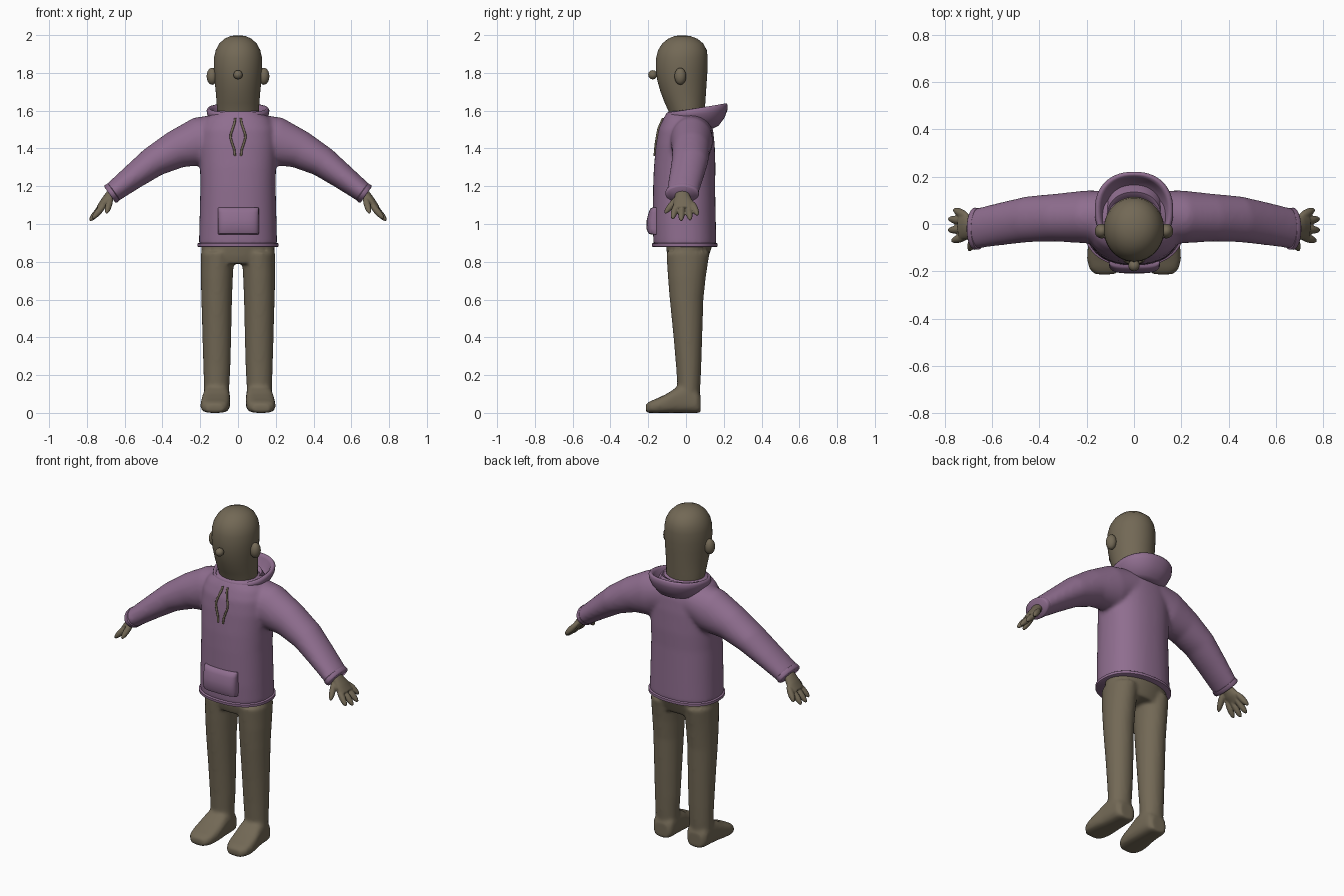
import bpy, bmesh, math
from mathutils import Vector, Matrix

if "Cube" in bpy.data.objects:
    bpy.data.objects.remove(bpy.data.objects["Cube"])


def material(name, rgb):
    m = bpy.data.materials.new(name)
    m.diffuse_color = (*rgb, 1)
    m.use_nodes = True
    m.node_tree.nodes["Principled BSDF"].inputs["Base Color"].default_value = m.diffuse_color
    return m


BROWN = material("warm brown", (0.17, 0.14, 0.092))
PURPLE = material("dusty purple", (0.275, 0.155, 0.275))


def loft(bm, rings, n=40, power=2.0, closed=False):
    """Skin rings of (centre, u axis, v axis); closed joins last to first."""
    loops = []
    for c, u, v in rings:
        loop = []
        for i in range(n):
            a = 2 * math.pi * i / n
            ca, sa = math.cos(a), math.sin(a)
            p = Vector(c)
            p += Vector(u) * math.copysign(abs(ca) ** (2 / power), ca)
            p += Vector(v) * math.copysign(abs(sa) ** (2 / power), sa)
            loop.append(bm.verts.new(p))
        loops.append(loop)
    pairs = list(zip(loops, loops[1:]))
    if closed:
        pairs.append((loops[-1], loops[0]))
    for a, b in pairs:
        for i in range(n):
            j = (i + 1) % n
            bm.faces.new((a[i], a[j], b[j], b[i]))
    if not closed:
        bm.faces.new(loops[0])
        bm.faces.new(loops[-1])


def level(z, rx, y0, y1, x=0):
    """Horizontal ring from front y0 to back y1."""
    return ((x, (y0 + y1) / 2, z), (rx, 0, 0), (0, (y1 - y0) / 2, 0))


def ellipsoid(bm, c, r, rot=Matrix()):
    m = Matrix.Translation(c) @ rot @ Matrix.Diagonal((*r, 1))
    bmesh.ops.create_uvsphere(bm, u_segments=24, v_segments=14, radius=1, matrix=m)


def finger(bm, p, q, r):
    """Rounded stick between two points."""
    p, q = Vector(p), Vector(q)
    d = q - p
    rot = d.to_track_quat('Z', 'Y').to_matrix().to_4x4()
    ellipsoid(bm, (p + q) / 2, (r, r, d.length / 2), rot)


def finish(name, bm, mat, voxel=0, smooth=0, angle=50):
    bmesh.ops.recalc_face_normals(bm, faces=bm.faces)
    me = bpy.data.meshes.new(name)
    bm.to_mesh(me)
    bm.free()
    me.materials.append(mat)
    ob = bpy.data.objects.new(name, me)
    bpy.context.collection.objects.link(ob)
    if voxel:
        mod = ob.modifiers.new("blend", 'REMESH')
        mod.mode, mod.voxel_size, mod.use_smooth_shade = 'VOXEL', voxel, True
        mod = ob.modifiers.new("soften", 'SMOOTH')
        mod.factor, mod.iterations = 0.5, smooth
    else:
        bpy.ops.object.select_all(action='DESELECT')
        ob.select_set(True)
        bpy.context.view_layer.objects.active = ob
        bpy.ops.object.shade_smooth_by_angle(angle=math.radians(angle))
    return ob


# head and neck
bm = bmesh.new()
loft(bm, [level(*r) for r in (
    (1.50, .10, -.07, .09), (1.58, .110, -.085, .098), (1.64, .113, -.112, .102),
    (1.70, .118, -.135, .106), (1.76, .124, -.152, .110), (1.82, .128, -.160, .114),
    (1.88, .127, -.158, .115), (1.92, .118, -.148, .110), (1.955, .099, -.126, .092),
    (1.98, .073, -.096, .062), (1.994, .042, -.064, .026), (1.999, .012, -.032, -.008))], 48)
finish("head", bm, BROWN)

# nose and ears
bm = bmesh.new()
ellipsoid(bm, (0, -.176, 1.79), (.024, .024, .024))
finish("nose", bm, BROWN)
bm = bmesh.new()
for s in (-1, 1):
    ellipsoid(bm, (s * .137, -.03, 1.782), (.029, .031, .045))
finish("ears", bm, BROWN)

# pelvis, legs and feet blended together
bm = bmesh.new()
loft(bm, [level(*r) for r in ((.79, .175, -.09, .105), (.83, .19, -.10, .12),
                              (.88, .194, -.105, .138), (.96, .19, -.11, .13))])
for s in (-1, 1):
    loft(bm, [level(z, rx, y0, y1, s * x) for z, rx, y0, y1, x in (
        (.06, .066, -.045, .07, .113), (.16, .068, -.047, .077, .113),
        (.25, .072, -.053, .081, .112), (.40, .076, -.066, .086, .112),
        (.60, .081, -.086, .092, .113), (.72, .085, -.096, .105, .112),
        (.85, .088, -.104, .125, .108))])
    # foot, lofted from heel to toe with a flat sole
    loft(bm, [((s * x, y, h / 2), (rx, 0, 0), (0, 0, h / 2)) for y, rx, h, x in (
        (.078, .045, .09, .112), (.06, .064, .12, .112), (.0, .070, .15, .113),
        (-.05, .073, .135, .115), (-.10, .077, .102, .119), (-.15, .077, .078, .122),
        (-.19, .066, .062, .123), (-.213, .042, .046, .123))], 32, 3.2)
finish("legs_and_feet", bm, BROWN, .011, 5)

# hands: palm, four fingers, thumb
bm = bmesh.new()
for s in (-1, 1):
    loft(bm, [((s * x, y, z), (0, w, 0), (s * t * .8, 0, t * .6)) for x, y, z, w, t in (
        (.63, -.02, 1.195, .034, .026), (.675, -.02, 1.155, .038, .026),
        (.705, -.014, 1.117, .052, .024), (.735, -.01, 1.082, .056, .017))], 24)
    for p, q in (((.70, .030, 1.12), (.763, .062, 1.045)),
                 ((.71, .012, 1.10), (.785, .022, 1.020)),
                 ((.71, -.022, 1.10), (.786, -.026, 1.016)),
                 ((.70, -.050, 1.11), (.772, -.072, 1.026)),
                 ((.67, -.035, 1.15), (.697, -.114, 1.055))):
        finger(bm, (s * p[0], *p[1:]), (s * q[0], *q[1:]), .0175)
finish("hands", bm, BROWN, .005, 3)

# hoodie body and sleeves blended together
TORSO = ((.885, .207, -.172, .160), (1.0, .204, -.176, .158), (1.2, .199, -.174, .154),
         (1.3, .201, -.170, .156), (1.42, .206, -.159, .152), (1.50, .200, -.146, .143),
         (1.555, .175, -.122, .125), (1.585, .135, -.104, .110), (1.60, .11, -.09, .10))
SLEEVE = ((.08, .03, 1.475, .11, .11, 8), (.20, .03, 1.437, .112, .130, 16),
          (.33, .027, 1.393, .101, .101, 26), (.45, .020, 1.328, .097, .082, 35),
          (.56, .001, 1.246, .091, .067, 37), (.672, -.02, 1.160, .085, .053, 35))


def sleeve_ring(s, x, y, z, ry, r, deg):
    a = math.radians(deg)
    return ((s * x, y, z), (0, ry, 0), (s * r * math.sin(a), 0, r * math.cos(a)))


bm = bmesh.new()
loft(bm, [level(*r) for r in TORSO], 64, 2.3)
for s in (-1, 1):
    loft(bm, [sleeve_ring(s, *r) for r in SLEEVE])
finish("hoodie", bm, PURPLE, .011, 9)

# hem band
bm = bmesh.new()
loft(bm, [level(*r) for r in ((.878, .208, -.174, .161), (.881, .214, -.180, .167),
                              (.896, .214, -.181, .167), (.900, .208, -.176, .162))], 64, 2.3)
finish("hem", bm, PURPLE)

# cuffs
bm = bmesh.new()
for s in (-1, 1):
    loft(bm, [sleeve_ring(s, x, -.02, z, .086 + e, .053 + e, 35) for x, z, e in (
        (.655, 1.172, -.004), (.658, 1.170, .002), (.674, 1.159, .003), (.679, 1.155, -.003))])
finish("cuffs", bm, PURPLE)

# lowered hood: bowl with rolled rim, tilted up toward the back
bm = bmesh.new()
loft(bm, [((0, (y0 + y1) / 2, z), (rx, 0, 0), (0, (y1 - y0) / 2, (y1 - y0) / 2 * tilt))
          for z, rx, y0, y1, tilt in (
    (1.515, .105, -.08, .130, -.15), (1.530, .130, -.09, .172, -.08),
    (1.555, .150, -.098, .204, .05), (1.580, .163, -.104, .219, .14),
    (1.600, .166, -.106, .221, .18), (1.612, .160, -.105, .214, .17),
    (1.613, .150, -.101, .205, .15), (1.603, .140, -.097, .196, .13),
    (1.575, .130, -.092, .185, .04), (1.560, .122, -.088, .165, .0),
    (1.575, .118, -.086, .150, .08), (1.592, .114, -.084, .135, .12),
    (1.580, .10, -.080, .110, .10), (1.53, .09, -.07, .10, 0))], 56, 2.25, True)
finish("hood", bm, PURPLE, angle=80)

# front pouch pocket
bm = bmesh.new()
loft(bm, [((.002, -.155, z), (rx, 0, 0), (0, ry, 0)) for z, rx, ry in (
    (.945, .106, .030), (.949, .108, .044), (.975, .109, .054), (1.02, .109, .053),
    (1.06, .108, .043), (1.082, .108, .034), (1.087, .106, .024))], 48, 3.5)
finish("pocket", bm, PURPLE)


def front_y(z):
    """Depth of the hoodie front at a height."""
    for a, b in zip(TORSO, TORSO[1:]):
        if a[0] <= z <= b[0]:
            return a[2] + (b[2] - a[2]) * (z - a[0]) / (b[0] - a[0])


# drawstrings
for side, s in (("left", -1), ("right", 1)):
    cu = bpy.data.curves.new(side + "_drawstring", 'CURVE')
    cu.dimensions, cu.bevel_depth, cu.bevel_resolution, cu.use_fill_caps = '3D', .006, 2, True
    sp = cu.splines.new('POLY')
    pts = ((.015, 1.56), (.018, 1.535), (.028, 1.505), (.038, 1.475), (.039, 1.455),
           (.030, 1.425), (.020, 1.395), (.016, 1.36))
    sp.points.add(len(pts) - 1)
    for p, (x, z) in zip(sp.points, pts):
        p.co = (s * x, front_y(z) - .002, z, 1)
    cu.materials.append(BROWN)
    bpy.context.collection.objects.link(bpy.data.objects.new(side + "_drawstring", cu))
